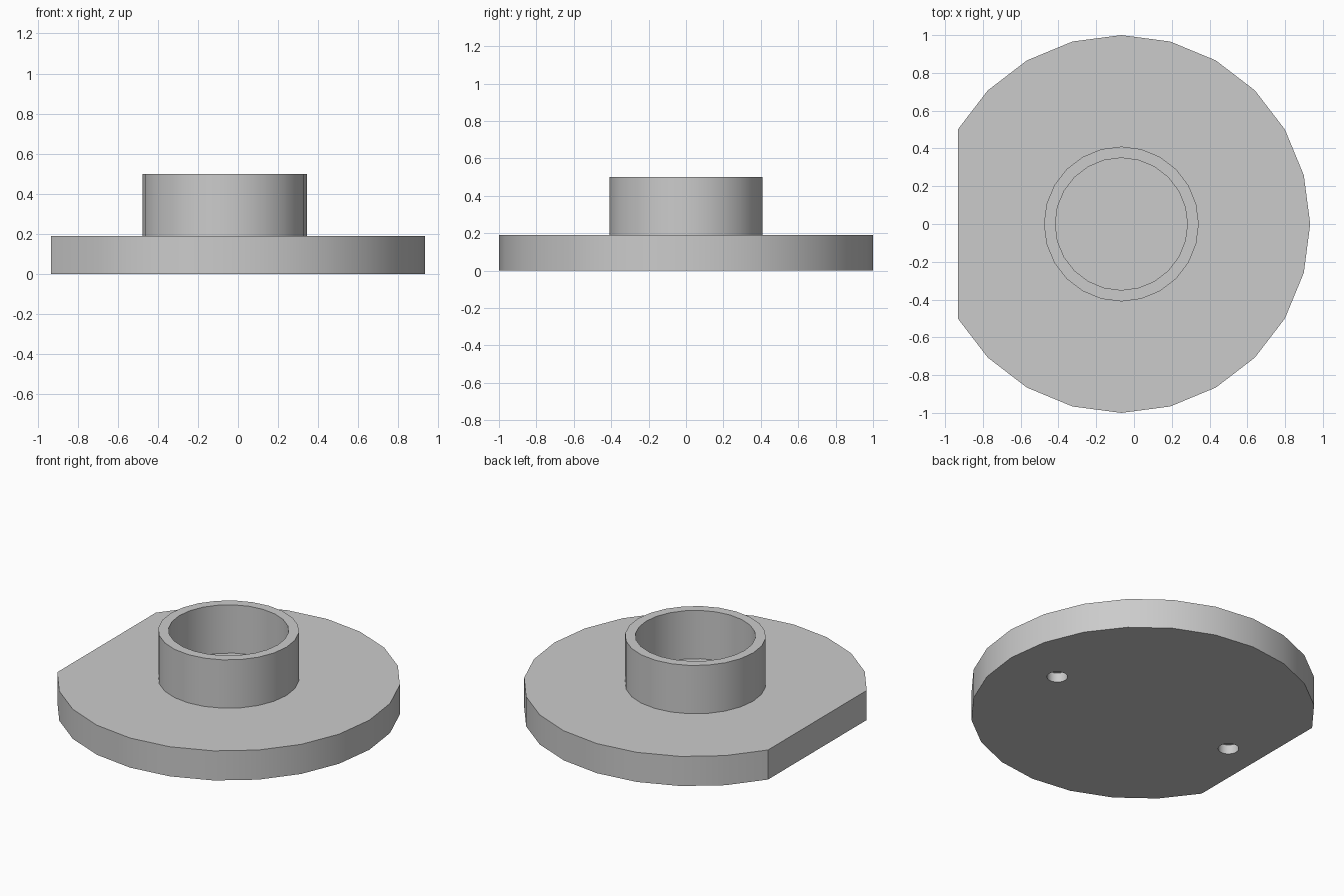
import bpy
import bmesh
from math import cos, sin, radians, tau

cube = bpy.data.objects.get("Cube")
if cube:
    bpy.data.objects.remove(cube, do_unlink=True)

AXIS_X = -0.067      # shared axis of disc and collar
BASE_TOP = 0.19
RIM_TOP = 0.50

grey = bpy.data.materials.new("plain grey")
grey.use_nodes = True
colour = (0.6, 0.6, 0.6, 1)
grey.diffuse_color = colour
grey.node_tree.nodes["Principled BSDF"].inputs["Base Color"].default_value = colour


def make_object(name, bm):
    bmesh.ops.recalc_face_normals(bm, faces=bm.faces)
    mesh = bpy.data.meshes.new(name)
    bm.to_mesh(mesh)
    bm.free()
    mesh.materials.append(grey)
    obj = bpy.data.objects.new(name, mesh)
    bpy.context.collection.objects.link(obj)
    return obj


def prism(name, points, low, high):
    bm = bmesh.new()
    face = bm.faces.new([bm.verts.new((x, y, low)) for x, y in points])
    top = bmesh.ops.extrude_face_region(bm, geom=[face], use_keep_orig=True)["geom"]
    verts = [v for v in top if isinstance(v, bmesh.types.BMVert)]
    bmesh.ops.translate(bm, verts=verts, vec=(0, 0, high - low))
    return make_object(name, bm)


def circle(x, radius, sides):
    return [(x + radius * cos(tau * i / sides), radius * sin(tau * i / sides))
            for i in range(sides)]


def smooth(obj):
    bpy.ops.object.select_all(action="DESELECT")
    obj.select_set(True)
    bpy.context.view_layer.objects.active = obj
    bpy.ops.object.shade_smooth_by_angle(angle=radians(30))


# Base disc: a 24-sided circle with one side cut flat
outline = [p for p in circle(AXIS_X, 1, 24) if p[0] > AXIS_X - 0.9]
base = prism("base_disc", outline, 0, BASE_TOP)

# Two shallow blind holes in the underside
for side in (-1, 1):
    cutter = prism("hole_cutter", circle(AXIS_X + side * 0.65, 0.06, 24), -0.1, 0.06)
    cutter.hide_render = True
    cut = base.modifiers.new("pin_hole", "BOOLEAN")
    cut.object = cutter
    cut.solver = "EXACT"
    bpy.context.view_layer.objects.active = base
    bpy.ops.object.modifier_apply(modifier=cut.name)
    bpy.data.objects.remove(cutter, do_unlink=True)
smooth(base)

# Collar: an open ring standing on the disc
bm = bmesh.new()
loops = [[bm.verts.new((x, y, z)) for x, y in circle(AXIS_X, radius, 24)]
         for radius, z in ((0.41, BASE_TOP), (0.41, RIM_TOP),
                           (0.35, RIM_TOP), (0.35, BASE_TOP))]
for lower, upper in zip(loops, loops[1:]):
    for i in range(24):
        j = (i + 1) % 24
        bm.faces.new((lower[i], lower[j], upper[j], upper[i]))
collar = make_object("collar", bm)
# An open shell needs its outer wall checked by direction
if collar.data.polygons[0].normal.x < 0:
    collar.data.flip_normals()
smooth(collar)
